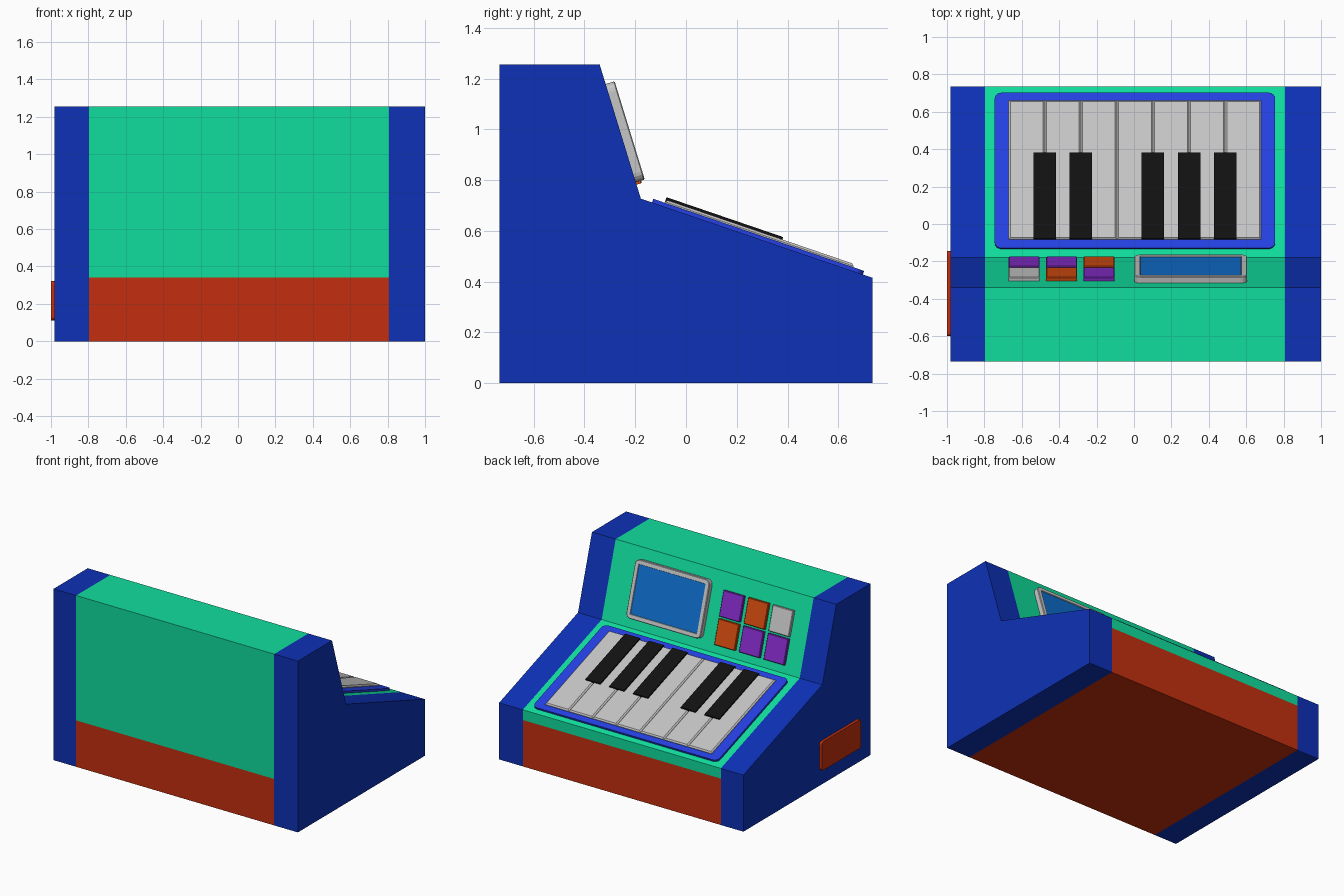
import bpy, bmesh
from mathutils import Matrix, Vector

if "Cube" in bpy.data.objects:
    bpy.data.objects.remove(bpy.data.objects["Cube"], do_unlink=True)


def material(name, rgb):
    lin = [((c / 255 + 0.055) / 1.055) ** 2.4 if c > 10 else c / 255 / 12.92 for c in rgb]
    m = bpy.data.materials.new(name)
    m.use_nodes = True
    m.diffuse_color = (*lin, 1)
    m.node_tree.nodes["Principled BSDF"].inputs["Base Color"].default_value = (*lin, 1)
    return m


NAVY = material("cabinet blue", (13, 49, 182))
GREEN = material("panel green", (16, 222, 157))
RED = material("base red", (196, 47, 14))
BLUE = material("tray blue", (36, 64, 226))
WHITE = material("key light grey", (198, 198, 198))
BLACK = material("key black", (17, 17, 17))
PURPLE = material("button purple", (130, 42, 198))
ORANGE = material("button orange", (208, 74, 14))
GLASS = material("screen blue", (14, 110, 204))


def finish(name, bm, mats, matrix=Matrix()):
    bmesh.ops.recalc_face_normals(bm, faces=bm.faces)
    me = bpy.data.meshes.new(name)
    bm.to_mesh(me)
    bm.free()
    for m in mats:
        me.materials.append(m)
    ob = bpy.data.objects.new(name, me)
    ob.matrix_world = matrix
    bpy.context.collection.objects.link(ob)
    return ob


def prism(name, profile, x0, x1, mat):
    """Extrude a (y, z) outline along x."""
    bm = bmesh.new()
    face = bm.faces.new([bm.verts.new((x0, y, z)) for y, z in profile])
    ext = bmesh.ops.extrude_face_region(bm, geom=[face])
    moved = [g for g in ext["geom"] if isinstance(g, bmesh.types.BMVert)]
    bmesh.ops.translate(bm, verts=moved, vec=(x1 - x0, 0, 0))
    return finish(name, bm, [mat])


def block(name, frame, xs, ss, hs, mat, radius=0, chamfer=0, screen=None):
    """Box on a panel: xs across, ss down the panel, hs outward from it."""
    bm = bmesh.new()
    bmesh.ops.create_cube(bm, size=1)
    for v in bm.verts:
        v.co = [(a + b) / 2 + c * (b - a) for c, (a, b) in zip(v.co, (xs, ss, hs))]
    if radius:
        upright = [e for e in bm.edges if abs(e.verts[0].co.z - e.verts[1].co.z) > 1e-4]
        bmesh.ops.bevel(bm, geom=upright, offset=radius, segments=4, profile=0.5, affect='EDGES')
    top = [e for e in bm.edges if all(abs(v.co.z - hs[1]) < 1e-5 for v in e.verts)]
    if chamfer:
        bmesh.ops.bevel(bm, geom=top, offset=chamfer, segments=1, affect='EDGES')
    if screen:
        face = max(bm.faces, key=lambda f: f.calc_center_median().z)
        bmesh.ops.inset_region(bm, faces=[face], thickness=0.026)
        bmesh.ops.inset_region(bm, faces=[face], thickness=0.002, depth=-0.005)
        face.material_index = 1
    return finish(name, bm, [mat, screen] if screen else [mat], frame)


def panel_frame(start, end):
    """Axes for a sloping panel: x across, y down the slope, z outward."""
    down = Vector((0, end[0] - start[0], end[1] - start[1])).normalized()
    across = Vector((1, 0, 0))
    m = Matrix((across, down, across.cross(down))).transposed().to_4x4()
    m.translation = (0, *start)
    return m


# Cabinet outline
BACK, FRONT, SPLIT = -0.735, 0.735, 0.34
crest, fold, lip = (-0.34, 1.255), (-0.178, 0.727), (FRONT, 0.415)
upper = [(BACK, 1.255), crest, fold, lip]
left_in, right_in = 0.808, -0.797

# Cabinet
prism("left_side", [(BACK, 0)] + upper + [(FRONT, 0)], left_in, 1.0, NAVY)
prism("right_side", [(BACK, 0)] + upper + [(FRONT, 0)], -0.98, right_in, NAVY)
prism("centre_panel", [(BACK, SPLIT)] + upper + [(FRONT, SPLIT)], right_in, left_in, GREEN)
prism("base", [(BACK, 0), (BACK, SPLIT), (FRONT, SPLIT), (FRONT, 0)], right_in, left_in, RED)

# Hatch on the right side
side = Matrix.Translation((-0.98, 0, 0)) @ Matrix(((0, 0, -1), (-1, 0, 0), (0, 1, 0))).to_4x4()
block("side_hatch", side, (0.145, 0.6), (0.112, 0.322), (-0.01, 0.02), RED, radius=0.02)

# Keyboard
deck = panel_frame(fold, lip)
block("key_tray", deck, (-0.745, 0.755), (0.047, 0.925), (-0.01, 0.015), BLUE, radius=0.035)
key_w = 1.35 / 7
for i in range(7):
    x = -0.67 + i * key_w
    block(f"white_key_{i + 1}", deck, (x, x + key_w), (0.094, 0.88), (0, 0.028), WHITE, chamfer=0.009)
for i in (1, 2, 4, 5, 6):
    x = -0.67 + i * key_w
    block(f"black_key_{i}", deck, (x - 0.06, x + 0.06), (0.094, 0.58), (0.01, 0.038), BLACK)

# Screen and buttons
console = panel_frame(crest, fold)
block("display", console, (0.002, 0.605), (0.08, 0.485), (-0.01, 0.037), WHITE,
      radius=0.035, chamfer=0.004, screen=GLASS)
rows = [(WHITE, ORANGE, PURPLE), (PURPLE, PURPLE, ORANGE)]
for r, row in enumerate(rows):
    for c, mat in enumerate(row):
        x, s = -0.67 + c * 0.2, 0.12 + r * 0.195
        block(f"button_{r + 1}_{c + 1}", console, (x, x + 0.166), (s, s + 0.18),
              (-0.01, 0.022), mat, chamfer=0.004)
